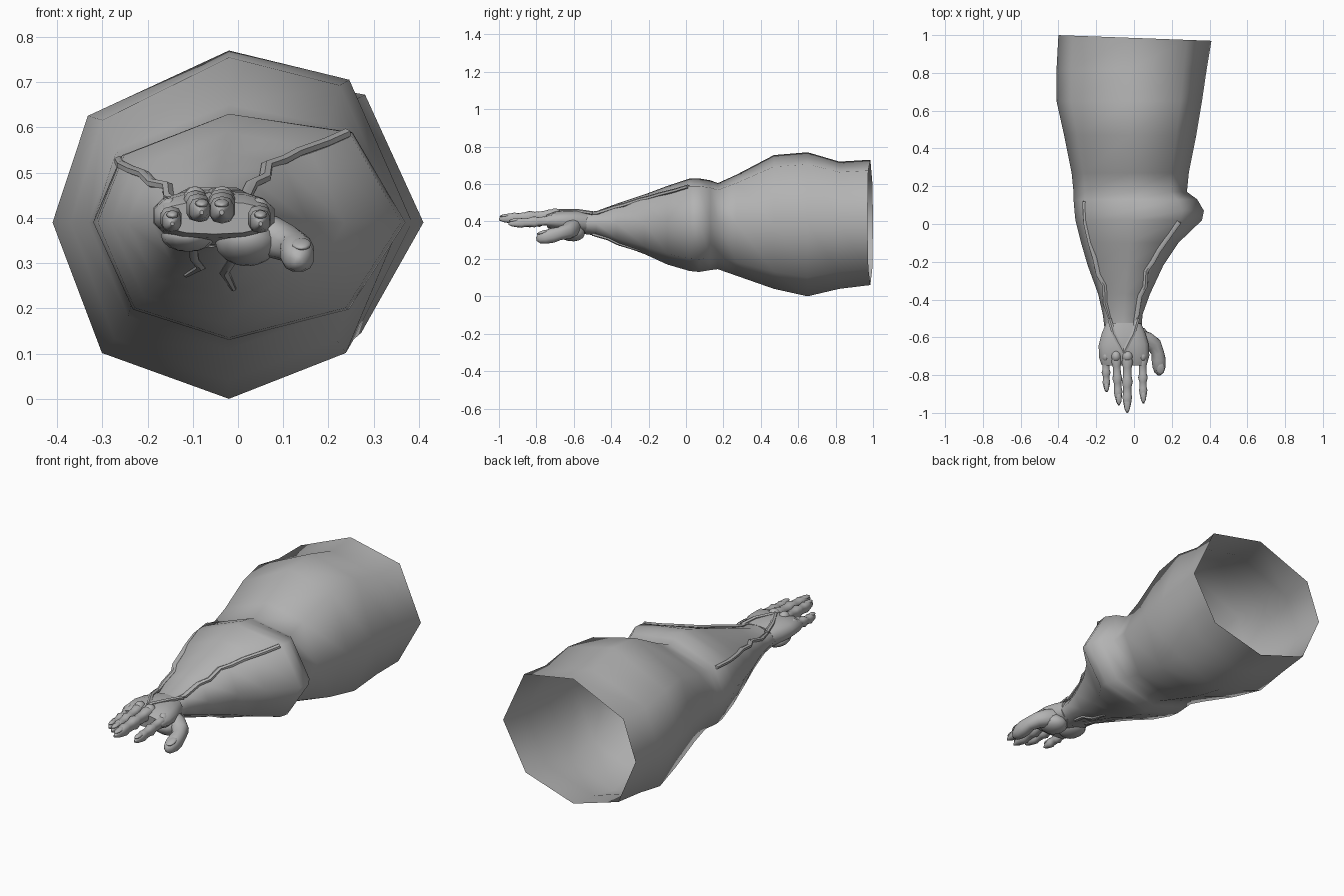
import bpy, bmesh, math
from mathutils import Vector
from mathutils.bvhtree import BVHTree

old = bpy.data.objects.get("Cube")
if old:
    bpy.data.objects.remove(old, do_unlink=True)

grey = bpy.data.materials.new("plain grey")
grey.use_nodes = True
grey.diffuse_color = (0.45, 0.45, 0.45, 1)
grey.node_tree.nodes["Principled BSDF"].inputs["Base Color"].default_value = grey.diffuse_color


def finish(name, bm, angle):
    """Turn a bmesh into a smooth shaded grey object."""
    bmesh.ops.recalc_face_normals(bm, faces=bm.faces[:])
    mesh = bpy.data.meshes.new(name)
    bm.to_mesh(mesh)
    bm.free()
    mesh.materials.append(grey)
    obj = bpy.data.objects.new(name, mesh)
    bpy.context.collection.objects.link(obj)
    bpy.ops.object.select_all(action='DESELECT')
    obj.select_set(True)
    bpy.context.view_layer.objects.active = obj
    bpy.ops.object.shade_smooth_by_angle(angle=math.radians(angle))
    return obj


def skin(bm, rings, cap_start=True, cap_end=True):
    """Join rings of points with quads."""
    loops = [[bm.verts.new(p) for p in ring] for ring in rings]
    for a, b in zip(loops, loops[1:]):
        for i in range(len(a)):
            j = (i + 1) % len(a)
            bm.faces.new((a[i], a[j], b[j], b[i]))
    if cap_start:
        bm.faces.new(loops[0])
    if cap_end:
        bm.faces.new(loops[-1])


def tube(name, path, sizes, sides=10, square=1.0, angle=50):
    """Sweep a rounded section along a path; sizes are (half width, half height)."""
    path = [Vector(p) for p in path]
    rings = []
    for i, p in enumerate(path):
        along = (path[min(i + 1, len(path) - 1)] - path[max(i - 1, 0)]).normalized()
        side = along.cross(Vector((0, 0, 1))).normalized()
        up = side.cross(along)
        w, h = sizes[i]
        ring = []
        for k in range(sides):
            t = math.tau * (k + 0.5) / sides
            c, s = math.cos(t), math.sin(t)
            ring.append(p + side * w * math.copysign(abs(c) ** square, c)
                        + up * h * math.copysign(abs(s) ** square, s))
        rings.append(ring)
    bm = bmesh.new()
    skin(bm, rings)
    return finish(name, bm, angle)


def ball(name, centre, size, pitch=0.0):
    bm = bmesh.new()
    bmesh.ops.create_uvsphere(bm, u_segments=12, v_segments=8, radius=1)
    obj = finish(name, bm, 60)
    obj.location, obj.scale, obj.rotation_euler.x = centre, size, pitch
    return obj


# Arm: eight sided open shell, each ring as (y, left x, right x, bottom z, top z)
arm_rings = [
    (0.99, -0.40, 0.41, 0.06, 0.73), (0.82, -0.41, 0.385, 0.04, 0.72),
    (0.65, -0.41, 0.36, 0.0, 0.77), (0.47, -0.37, 0.33, 0.04, 0.755),
    (0.27, -0.33, 0.29, 0.11, 0.65), (0.17, -0.32, 0.28, 0.145, 0.605),
    (0.13, -0.32, 0.335, 0.14, 0.62), (0.07, -0.315, 0.37, 0.13, 0.63),
    (0.02, -0.31, 0.36, 0.135, 0.63), (-0.1, -0.28, 0.235, 0.17, 0.59),
    (-0.22, -0.245, 0.155, 0.225, 0.545), (-0.37, -0.19, 0.085, 0.28, 0.495),
    (-0.48, -0.165, 0.045, 0.325, 0.455), (-0.56, -0.155, 0.04, 0.335, 0.45)]
corners = [(1, 0), (0.7, 0.83), (0, 1), (-0.8, 0.62),
           (-1, 0), (-0.72, -0.74), (0, -1), (0.68, -0.74)]
rings = []
for y, x0, x1, z0, z1 in arm_rings:
    xm, zm = -0.02 + 0.07 * min(y, 0), 0.39
    ring = []
    for a, b in corners:
        x = xm + a * (x1 - xm if a > 0 else xm - x0)
        z = zm + b * (z1 - zm if b > 0 else zm - z0)
        ring.append((x, 0.985 - 0.037 * x if y > 0.9 else y, z))
    rings.append(ring)
bm = bmesh.new()
skin(bm, rings, cap_start=False)
surface = BVHTree.FromBMesh(bm)
finish("arm", bm, 75)


# Veins: thin crooked ridges laid on the arm
def vein(name, points, width):
    path = [surface.find_nearest(Vector(p))[0] for p in points]
    sizes = [(width, width * 0.8)] * (len(path) - 1) + [(width * 0.5, width * 0.5)]
    tube(name, path, sizes, sides=6)


vein("inner_vein", [(0.25, 0.0, 0.6), (0.2, -0.06, 0.57), (0.13, -0.14, 0.54), (0.1, -0.2, 0.53),
                    (0.065, -0.25, 0.52), (0.06, -0.33, 0.49), (0.03, -0.38, 0.47),
                    (0.025, -0.48, 0.45), (0.0, -0.54, 0.44)], 0.014)
vein("outer_vein", [(-0.27, 0.12, 0.53), (-0.265, 0.0, 0.52), (-0.245, -0.1, 0.51),
                    (-0.21, -0.18, 0.5), (-0.195, -0.27, 0.48), (-0.16, -0.33, 0.48),
                    (-0.155, -0.42, 0.45), (-0.12, -0.54, 0.44)], 0.013)
vein("under_vein_outer", [(-0.1, -0.5, 0.33), (-0.1, -0.42, 0.3), (-0.085, -0.38, 0.28),
                          (-0.12, -0.3, 0.255)], 0.011)
vein("under_vein_inner", [(-0.03, -0.5, 0.33), (-0.01, -0.42, 0.3), (-0.03, -0.36, 0.28),
                          (-0.005, -0.25, 0.23)], 0.012)

# Palm with a heel and a thumb mound
tube("palm", [(-0.055, -0.53, 0.395), (-0.055, -0.58, 0.4), (-0.055, -0.64, 0.405),
              (-0.052, -0.7, 0.405), (-0.052, -0.745, 0.4)],
     [(0.096, 0.058), (0.118, 0.06), (0.135, 0.056), (0.136, 0.05), (0.122, 0.036)],
     sides=14, square=0.8)
ball("thumb_mound", (0.02, -0.62, 0.345), (0.07, 0.08, 0.05), -0.2)
ball("palm_heel", (-0.11, -0.62, 0.36), (0.06, 0.08, 0.035))

# Hand tendons running over the back of the hand in a V
for name, x in (("inner_tendon", 0.02), ("outer_tendon", -0.13)):
    tube(name, [(x, -0.5, 0.445), (x * 0.7 - 0.017, -0.58, 0.457), (-0.055, -0.68, 0.457)],
         [(0.012, 0.01)] * 3, sides=6)

# Fingers: swelling at each joint, narrowing to a pointed nail
profile = [(0, 0.85), (0.1, 1.0), (0.2, 0.8), (0.36, 0.78), (0.45, 1.0), (0.54, 0.78),
           (0.66, 0.76), (0.72, 0.88), (0.82, 0.72), (0.93, 0.48), (1, 0.16)]
fingers = [("little", -0.15, -0.145, -0.89, 0.395, 0.024),
           ("ring", -0.095, -0.08, -0.96, 0.42, 0.027),
           ("middle", -0.035, -0.036, -1.0, 0.42, 0.03),
           ("index", 0.045, 0.05, -0.95, 0.395, 0.026)]
for name, x0, x1, tip, z, r in fingers:
    start = -0.7
    path = [(x0 + (x1 - x0) * t, start + (tip - start) * t, z + 0.012 - 0.02 * t)
            for t, s in profile]
    tube(name + "_finger", path, [(r * s, r * s * 1.15) for t, s in profile],
         sides=10, square=0.75)
    ball(name + "_knuckle", (x0, -0.7, z + 0.02), (r, 0.032, 0.03))
    length = start - tip
    ball(name + "_nail", (x1, tip + length * 0.14, z + 0.012),
         (r * 0.55, length * 0.13, 0.009), 0.12)

# Thumb: thick, bent forward and drooping
tube("thumb", [(0.02, -0.6, 0.37), (0.07, -0.615, 0.36), (0.105, -0.64, 0.345),
               (0.125, -0.68, 0.335), (0.13, -0.715, 0.325), (0.133, -0.755, 0.315),
               (0.133, -0.785, 0.308), (0.133, -0.8, 0.305)],
     [(0.042, 0.05), (0.044, 0.046), (0.042, 0.04), (0.034, 0.036), (0.038, 0.04),
      (0.036, 0.036), (0.025, 0.026), (0.008, 0.01)], sides=12, square=0.85)
ball("thumb_nail", (0.14, -0.765, 0.342), (0.022, 0.034, 0.01), 0.3)
